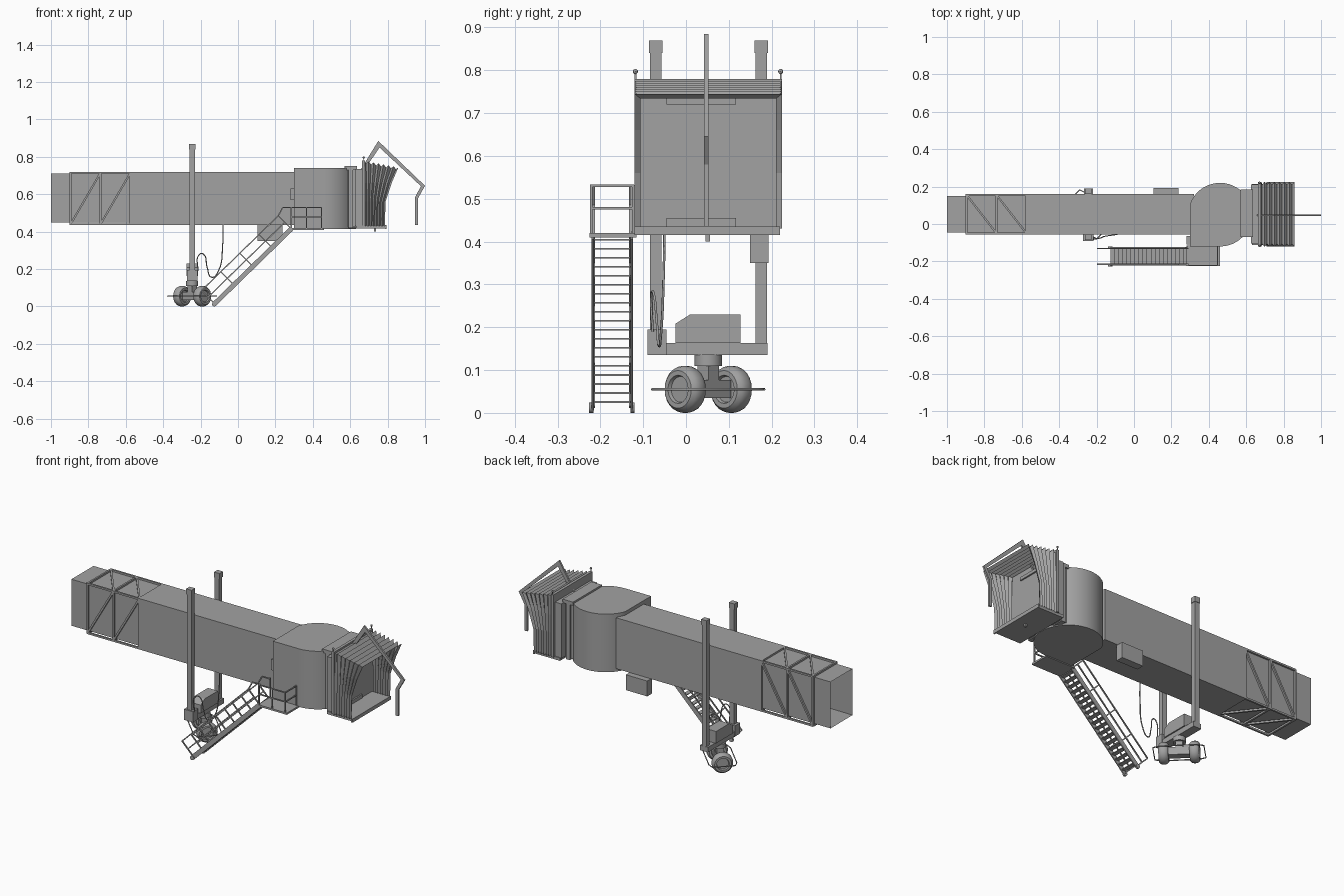
import bpy, bmesh, math
from mathutils import Vector, Matrix

if "Cube" in bpy.data.objects:
    bpy.data.objects.remove(bpy.data.objects["Cube"])

mat = bpy.data.materials.new("plain grey")
mat.diffuse_color = (0.36, 0.36, 0.36, 1)
mat.use_nodes = True
mat.node_tree.nodes["Principled BSDF"].inputs["Base Color"].default_value = mat.diffuse_color


def finish(name, bm, smooth=False):
    bmesh.ops.recalc_face_normals(bm, faces=bm.faces)
    me = bpy.data.meshes.new(name)
    bm.to_mesh(me)
    bm.free()
    me.materials.append(mat)
    ob = bpy.data.objects.new(name, me)
    bpy.context.collection.objects.link(ob)
    if smooth:
        bpy.context.view_layer.objects.active = ob
        ob.select_set(True)
        bpy.ops.object.shade_smooth_by_angle(angle=math.radians(35))
        ob.select_set(False)
    return ob


def add_box(bm, x0, x1, y0, y1, z0, z1):
    m = Matrix.Translation(((x0+x1)/2, (y0+y1)/2, (z0+z1)/2)) @ Matrix.Diagonal((x1-x0, y1-y0, z1-z0, 1))
    return bmesh.ops.create_cube(bm, size=1, matrix=m)


def boxes(name, *dims):
    bm = bmesh.new()
    for d in dims:
        add_box(bm, *d)
    return finish(name, bm)


def bars(name, segs, w):
    """Square bars between pairs of points."""
    bm = bmesh.new()
    for a, b in segs:
        a, b = Vector(a), Vector(b)
        d = b - a
        m = Matrix.Translation((a+b)/2) @ d.to_track_quat('Z', 'Y').to_matrix().to_4x4()
        bmesh.ops.create_cube(bm, size=1, matrix=m @ Matrix.Diagonal((w, w, d.length + w/2, 1)))
    return finish(name, bm)


def prism(name, pts, vec, smooth=False):
    bm = bmesh.new()
    f = bm.faces.new([bm.verts.new(p) for p in pts])
    r = bmesh.ops.extrude_face_region(bm, geom=[f])
    bmesh.ops.translate(bm, verts=[v for v in r['geom'] if isinstance(v, bmesh.types.BMVert)], vec=vec)
    return finish(name, bm, smooth)


def tube(name, pts, r, cyclic=False, kind='POLY'):
    cu = bpy.data.curves.new(name, 'CURVE')
    cu.dimensions = '3D'
    cu.bevel_depth, cu.bevel_resolution, cu.resolution_u = r, 1, 6
    sp = cu.splines.new(kind)
    if kind == 'BEZIER':
        sp.bezier_points.add(len(pts)-1)
        for b, p in zip(sp.bezier_points, pts):
            b.co = p
            b.handle_left_type = b.handle_right_type = 'AUTO'
    else:
        sp.points.add(len(pts)-1)
        for b, p in zip(sp.points, pts):
            b.co = (*p, 1)
    sp.use_cyclic_u = cyclic
    cu.materials.append(mat)
    ob = bpy.data.objects.new(name, cu)
    bpy.context.collection.objects.link(ob)


# inner tunnel, hollow at its open end
bm = bmesh.new()
add_box(bm, -1, -0.56, -0.045, 0.15, 0.45, 0.71)
end = min(bm.faces, key=lambda f: f.calc_center_median().x)
bmesh.ops.inset_individual(bm, faces=[end], thickness=0.008)
bmesh.ops.translate(bm, verts=end.verts[:], vec=(0.42, 0, 0))
finish("inner_tunnel", bm)

# outer tunnel and the braced frame at its end
boxes("outer_tunnel", (-0.572, 0.32, -0.055, 0.16, 0.435, 0.72))
segs = []
Y, Z, X = (-0.050, 0.155), (0.44, 0.715), (-0.895, -0.735, -0.575)
for x in X:
    c = [(x, Y[0], Z[0]), (x, Y[1], Z[0]), (x, Y[1], Z[1]), (x, Y[0], Z[1])]
    segs += [(c[i], c[(i+1) % 4]) for i in range(4)]
segs += [((X[0], y, z), (X[2], y, z)) for y in Y for z in Z]
for a, b in zip(X, X[1:]):
    segs += [((a, y, Z[0]), (b, y, Z[1])) for y in Y]
    segs += [((a, Y[1], z), (b, Y[0], z)) for z in Z]
bars("tunnel_frame", segs, 0.010)

# round cabin with a square corner at the stairs
pts = []
for i in range(33):
    a = math.radians(160 - i*250/32)
    pts.append((0.46 + 0.17*math.cos(a), 0.05 + 0.17*math.sin(a), 0.415))
pts += [(0.30, -0.12, 0.415)]
prism("round_cabin", pts, (0, 0, 0.325), True)
boxes("cabin_neck", (0.57, 0.635, -0.06, 0.175, 0.425, 0.735), (0.57, 0.635, -0.07, 0.185, 0.73, 0.75),
      (0.59, 0.615, -0.07, 0.185, 0.42, 0.75))
boxes("cab_head", (0.625, 0.68, -0.105, 0.21, 0.43, 0.735))
boxes("cab_floor", (0.63, 0.785, -0.112, 0.215, 0.417, 0.433), (0.785, 0.793, -0.12, 0.22, 0.415, 0.435))
boxes("inside_pads", (0.68, 0.688, -0.045, 0.117, 0.72, 0.737), (0.68, 0.688, -0.045, 0.117, 0.435, 0.455))
boxes("floor_sensor", (0.727, 0.737, 0.046, 0.056, 0.40, 0.418))
boxes("control_box", (0.28, 0.302, -0.11, -0.065, 0.57, 0.63))

# folding bellows: zigzag hood that leans outward toward the top
bm = bmesh.new()
rows, n = [], 14
for i in range(n + 1):
    t = i / n
    o = 0.014 * (i % 2)
    xb, xt, zt = 0.68 + 0.105*t, 0.672 + 0.186*t, 0.78 - 0.035*t - o
    yl, yr = -0.12 + o, 0.224 - o
    side = [(xb, 0.43), (xb + 0.004*t, 0.56), ((xb+xt)/2, 0.66), (xt, zt)]
    row = [(x, yl, z) for x, z in side] + [(x, yr, z) for x, z in side[::-1]]
    rows.append([bm.verts.new(p) for p in row])
for a, b in zip(rows, rows[1:]):
    for j in range(7):
        bm.faces.new((a[j], a[j+1], b[j+1], b[j]))
finish("bellows", bm)
boxes("bellows_back_frame", (0.664, 0.68, -0.12, -0.10, 0.43, 0.78), (0.664, 0.68, 0.205, 0.224, 0.43, 0.78),
      (0.664, 0.68, -0.12, 0.224, 0.73, 0.78))

# canopy arm
prof = [(.655, .73), (.75, .885), (1, .645), (.963, .58), (.963, .435), (.947, .435),
        (.947, .585), (.978, .643), (.757, .85), (.675, .73)]
prism("canopy_arm", [(x, 0.042, z) for x, z in prof], (0, 0.01, 0))

# corner lamps
bm = bmesh.new()
for y in (-0.118, 0.221):
    bmesh.ops.create_uvsphere(bm, u_segments=8, v_segments=6, radius=0.006, matrix=Matrix.Translation((0.672, y, 0.797)))
    add_box(bm, 0.67, 0.674, y-0.002, y+0.002, 0.775, 0.795)
finish("corner_lamps", bm, True)

# lift posts, cross beam and drive housing
for name, y0, y1 in (("near_post", -0.084, -0.057), ("far_post", 0.162, 0.189)):
    boxes(name, (-0.258, -0.230, y0, y1, 0.135, 0.845), (-0.261, -0.227, y0-0.002, y1+0.002, 0.84, 0.87))
boxes("cross_beam", (-0.268, -0.22, -0.09, 0.19, 0.135, 0.163), (-0.272, -0.216, -0.09, -0.045, 0.135, 0.195))
prism("drive_housing", [(-0.275, y, z) for y, z in
      ((-.025, .163), (.127, .163), (.127, .23), (.01, .23), (-.025, .208))], (0.062, 0, 0))
boxes("equipment_box", (0.105, 0.237, 0.15, 0.193, 0.35, 0.436))

# steered wheel bogie, axle turned 45 degrees
C = Vector((-0.245, 0.052, 0.055))
rot = Matrix.Translation(C) @ Matrix.Rotation(math.radians(135), 4, 'Z')
bm = bmesh.new()
prof = [(0, -.014), (.03, -.016), (.033, -.024), (.044, -.024), (.052, -.016), (.055, -.006)]
prof += [(r, -h) for r, h in prof[::-1]]
for s in (-1, 1):
    rings = [[bm.verts.new(rot @ Vector((s*0.076 + h, r*math.cos(k*math.pi/12), r*math.sin(k*math.pi/12))))
              for k in range(24)] for r, h in prof[1:-1]]
    for a, b in zip(rings, rings[1:]):
        for k in range(24):
            bm.faces.new((a[k], a[(k+1) % 24], b[(k+1) % 24], b[k]))
    bm.faces.new(rings[0])
    bm.faces.new(rings[-1])
finish("wheels", bm, True)
bm = bmesh.new()
add_box(bm, -0.055, 0.055, -0.02, 0.02, -0.02, 0.022)
add_box(bm, -0.018, 0.018, -0.018, 0.018, 0.02, 0.06)
bm.transform(rot)
finish("axle_block", bm)
bm = bmesh.new()
bmesh.ops.create_cone(bm, cap_ends=True, segments=24, radius1=0.032, radius2=0.032, depth=0.026,
                      matrix=Matrix.Translation((C.x, C.y, 0.123)))
finish("swivel", bm, True)
hoop = [(.125, .06), (.09, .072), (-.09, .072), (-.125, .06), (-.125, -.06), (-.09, -.072), (.09, -.072), (.125, -.06)]
tube("guard_hoop", [rot @ Vector((x, y, 0)) for x, y in hoop], 0.003, True)

# hanging cable
tube("cable", [(-.08, -.05, .436), (-.082, -.052, .33), (-.105, -.058, .19), (-.14, -.063, .156), (-.165, -.068, .21),
               (-.185, -.076, .28), (-.205, -.08, .28), (-.215, -.078, .19)], 0.003, kind='BEZIER')

# service stairs: stringers, treads, rails
A, B = Vector((-0.125, 0, 0.015)), Vector((0.285, 0, 0.415))
up = Vector((-0.07, 0, 0.07))
SY = (-0.215, -0.13)
bm = bmesh.new()
for i in range(19):
    p = A.lerp(B, (i + 0.5) / 19)
    add_box(bm, p.x-0.012, p.x+0.012, SY[0], SY[1], p.z-0.002, p.z+0.002)
finish("stair_treads", bm)
for y in SY:
    tag = "outer" if y == SY[0] else "inner"
    o = Vector((0, y, 0))
    w = Vector((0.009, 0, -0.009))
    prism("stair_stringer_" + tag, [o+A+w, o+B+w, o+B-w, o+A-w], (0, 0.006 if y == SY[1] else -0.006, 0))
    rail = [(o+A+up*k, o+B+up*k) for k in (0.5, 1)]
    rail += [(o+A.lerp(B, t), o+A.lerp(B, t)+up) for t in (0, 0.25, 0.5, 0.75, 1)]
    rail += [(o+B+up, o+Vector((0.24, 0, 0.53))), (o+Vector((0.24, 0, 0.53)), o+Vector((0.29, 0, 0.53)))]
    bars("stair_rail_" + tag, rail, 0.006)
bm = bmesh.new()
for y in (-0.221, -0.125):
    bmesh.ops.create_cone(bm, cap_ends=True, segments=14, radius1=0.012, radius2=0.012, depth=0.01,
                          matrix=Matrix.Translation((-0.127, y, 0.012)) @ Matrix.Rotation(math.pi/2, 4, 'X'))
finish("stair_wheels", bm, True)

# landing and its guard rail
boxes("landing", (0.28, 0.46, -0.225, -0.115, 0.41, 0.42))
r = []
for z in (0.478, 0.53):
    r += [((0.285, -0.221, z), (0.447, -0.221, z)), ((0.447, -0.221, z), (0.447, -0.123, z))]
for x, y in ((0.285, -0.221), (0.366, -0.221), (0.447, -0.221), (0.447, -0.123), (0.285, -0.123)):
    r.append(((x, y, 0.415), (x, y, 0.53)))
bars("landing_rail", r, 0.006)
